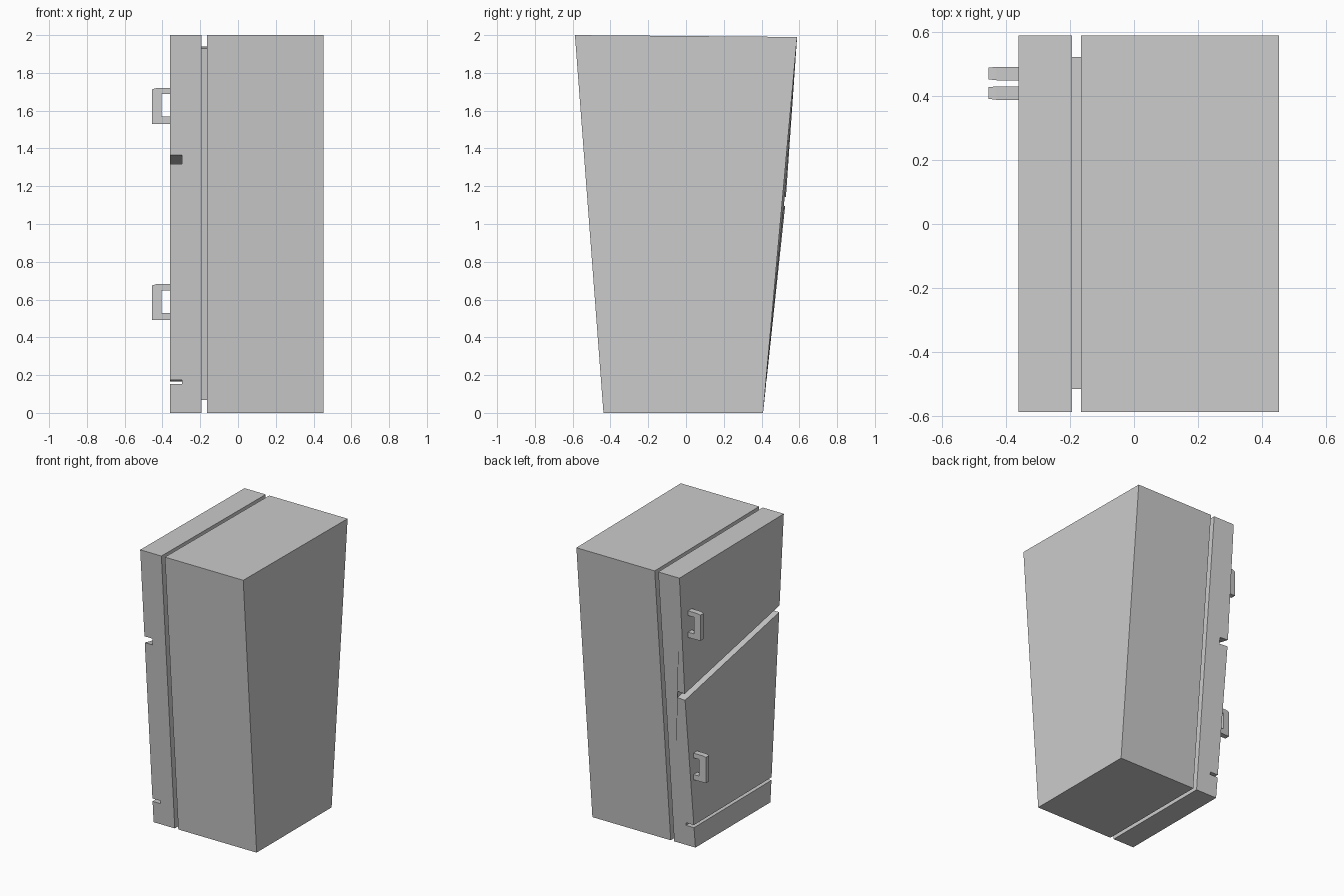
import bpy, bmesh

if "Cube" in bpy.data.objects:
    bpy.data.objects.remove(bpy.data.objects["Cube"])


def loft(name, rings):
    """Closed solid skinned through rings of equal point count, capped at both ends."""
    bm = bmesh.new()
    vs = [[bm.verts.new(p) for p in r] for r in rings]
    n = len(rings[0])
    for a, b in zip(vs, vs[1:]):
        for i in range(n):
            j = (i + 1) % n
            bm.faces.new((a[i], a[j], b[j], b[i]))
    bm.faces.new(vs[0])
    bm.faces.new(vs[-1])
    bmesh.ops.recalc_face_normals(bm, faces=bm.faces)
    me = bpy.data.meshes.new(name)
    bm.to_mesh(me)
    bm.free()
    ob = bpy.data.objects.new(name, me)
    bpy.context.collection.objects.link(ob)
    return ob


def near(z):
    return -0.437 - 0.0755 * z


def far(z):
    return 0.408 + 0.0905 * z


def slab(name, x0, x1, outline):
    return loft(name, [[(x, y, z) for y, z in outline] for x in (x0, x1)])


# Main cabinet, wider at the top
slab("cabinet", -0.165, 0.453,
     [(near(0), 0), (far(0), 0), (far(1.99), 1.99), (near(2), 2)])

# Recessed seal between cabinet and doors
slab("door_seal", -0.20, -0.16,
     [(-0.375, 0.067), (0.345, 0.067), (0.522, 1.94), (-0.515, 1.93)])

# Door front: notched side profile swept across, with a slanted upper slot
F, S, B = -0.36, -0.297, -0.193


def door_profile(top, slot_hi, slot_lo):
    pts = [(B, 0), (F, 0)]
    for lo, hi in (slot_lo, slot_hi):
        pts += [(F, lo), (S, lo), (S, hi), (F, hi)]
    return pts + [(F, top), (B, top)]


def far_bulged(x, z):
    bend = 1.12
    k = z / bend if z < bend else (1.99 - z) / (1.99 - bend)
    return far(z) + 0.018 * k * (x - B) / (F - B)


left = [(x, near(z), z) for x, z in door_profile(2.0, (1.318, 1.365), (0.153, 0.174))]
right = [(x, far_bulged(x, z), z)
         for x, z in door_profile(1.99, (1.095, 1.142), (0.148, 0.167))]
loft("door_front", [left, right])


# Bracket handles: C profile with slightly tapered grip
def handle(name, y, z):
    xo, xm, xi, xd = -0.455, -0.43, -0.405, -0.35
    prof = [(xd, 0.095), (xm, 0.095), (xo, 0.088), (xo, -0.095), (xd, -0.095),
            (xd, -0.057), (xi, -0.057), (xi, 0.062), (xd, 0.062)]
    rings = []
    for s in (-1, 1):
        rings.append([(x, y + s * (0.018 if x == xo else 0.021), z + dz)
                      for x, dz in prof])
    loft(name, rings)


handle("upper_handle", 0.47, 1.625)
handle("lower_handle", 0.409, 0.587)
